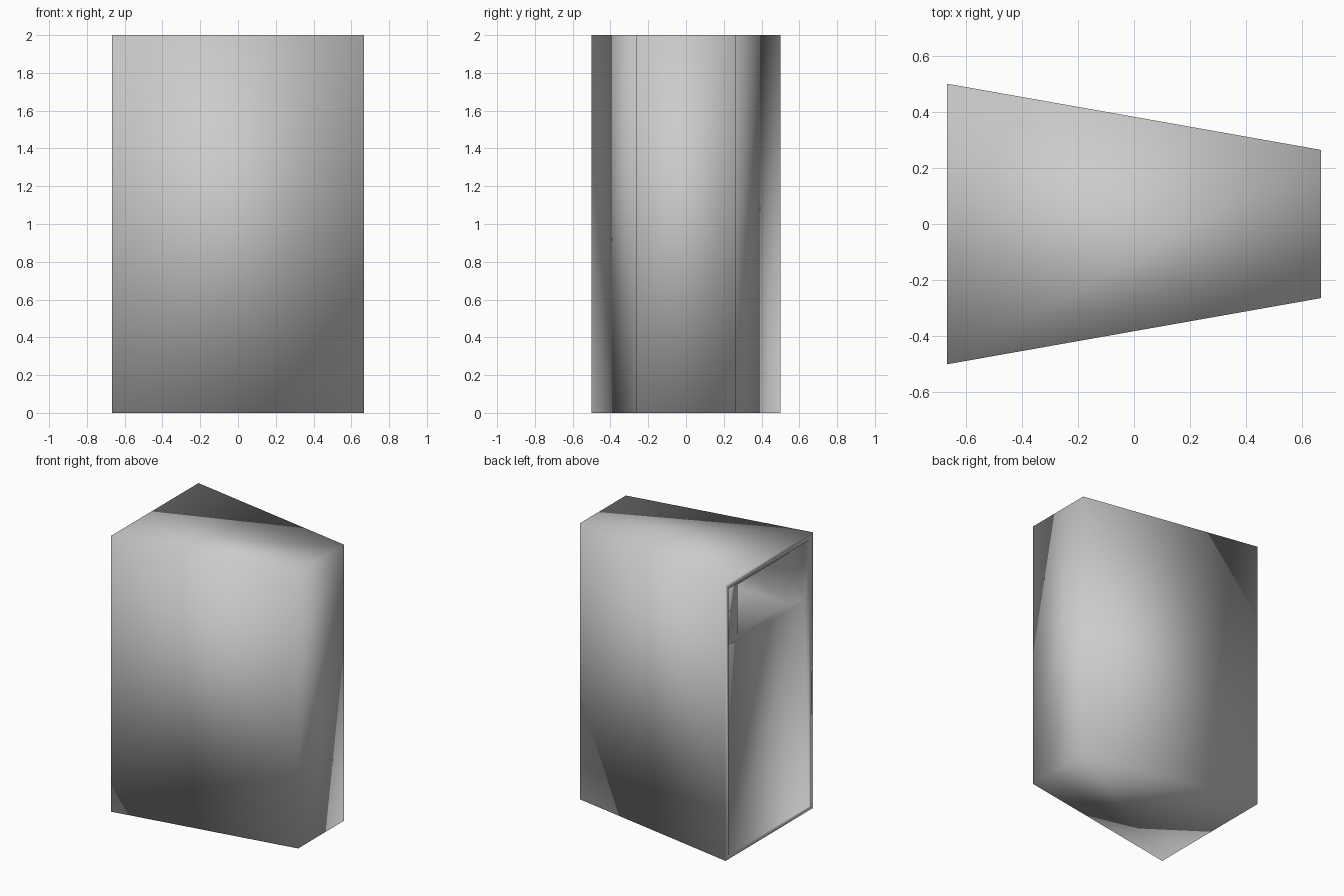
import bpy
import bmesh

old = bpy.data.objects.get("Cube")
if old:
    bpy.data.objects.remove(old, do_unlink=True)

# One plain grey for the whole cabinet
mat = bpy.data.materials.new("plain_grey")
mat.use_nodes = True
grey = (0.6, 0.6, 0.6, 1)
mat.diffuse_color = grey
mat.node_tree.nodes["Principled BSDF"].inputs["Base Color"].default_value = grey

bm = bmesh.new()
END = -0.667  # plane of the wide end


def ring(half, low, high, x_low, x_high):
    """Four corners across the cabinet, starting at low +y; may lean in x."""
    corners = [(x_low, half, low), (x_low, -half, low),
               (x_high, -half, high), (x_high, half, high)]
    return [bm.verts.new(c) for c in corners]


def bridge(a, b, turned=()):
    """Join two rings with four side faces; turned sides split the other way."""
    for i in range(4):
        j = (i + 1) % 4
        loop = [a[i], a[j], b[j], b[i]]
        if i in turned:
            loop = loop[1:] + loop[:1]
        bm.faces.new(loop)


# Tapered outer shell, closed at the narrow end
narrow = ring(0.264, 0, 2, -END, -END)
wide = ring(0.5, 0, 2, END, END)
bm.faces.new(narrow)
bridge(narrow, wide, turned=(1, 2, 3))

# Thin rim around the wide end
rim = ring(0.465, 0.025, 1.96, END, END)
bridge(wide, rim)

# Recess: the lower panel leans in, the upper panel stands upright
DEEP = END + 0.045
foot = ring(0.465, 0.025, 1.505, END + 0.004, DEEP)
upper = foot[3:1:-1] + [bm.verts.new((DEEP, s * 0.465, 1.96)) for s in (-1, 1)]
bm.faces.new(foot)
bm.faces.new((rim[0], rim[1], foot[1], foot[0]))
bm.faces.new((rim[2], rim[3], upper[3], upper[2]))
bm.faces.new((rim[1], rim[2], upper[2], foot[2], foot[1]))
bm.faces.new((rim[3], rim[0], foot[0], foot[3], upper[3]))

# Deep pocket cut into the upper panel
opening = ring(0.3, 1.55, 1.915, DEEP, DEEP)
pocket_back = ring(0.3, 1.55, 1.915, DEEP + 1, DEEP + 1)
bridge(upper, opening)
bridge(opening, pocket_back)
bm.faces.new(pocket_back)

bmesh.ops.recalc_face_normals(bm, faces=bm.faces)
for face in bm.faces:
    face.smooth = True

mesh = bpy.data.meshes.new("cabinet")
bm.to_mesh(mesh)
bm.free()
mesh.materials.append(mat)
cabinet = bpy.data.objects.new("cabinet", mesh)
bpy.context.collection.objects.link(cabinet)
